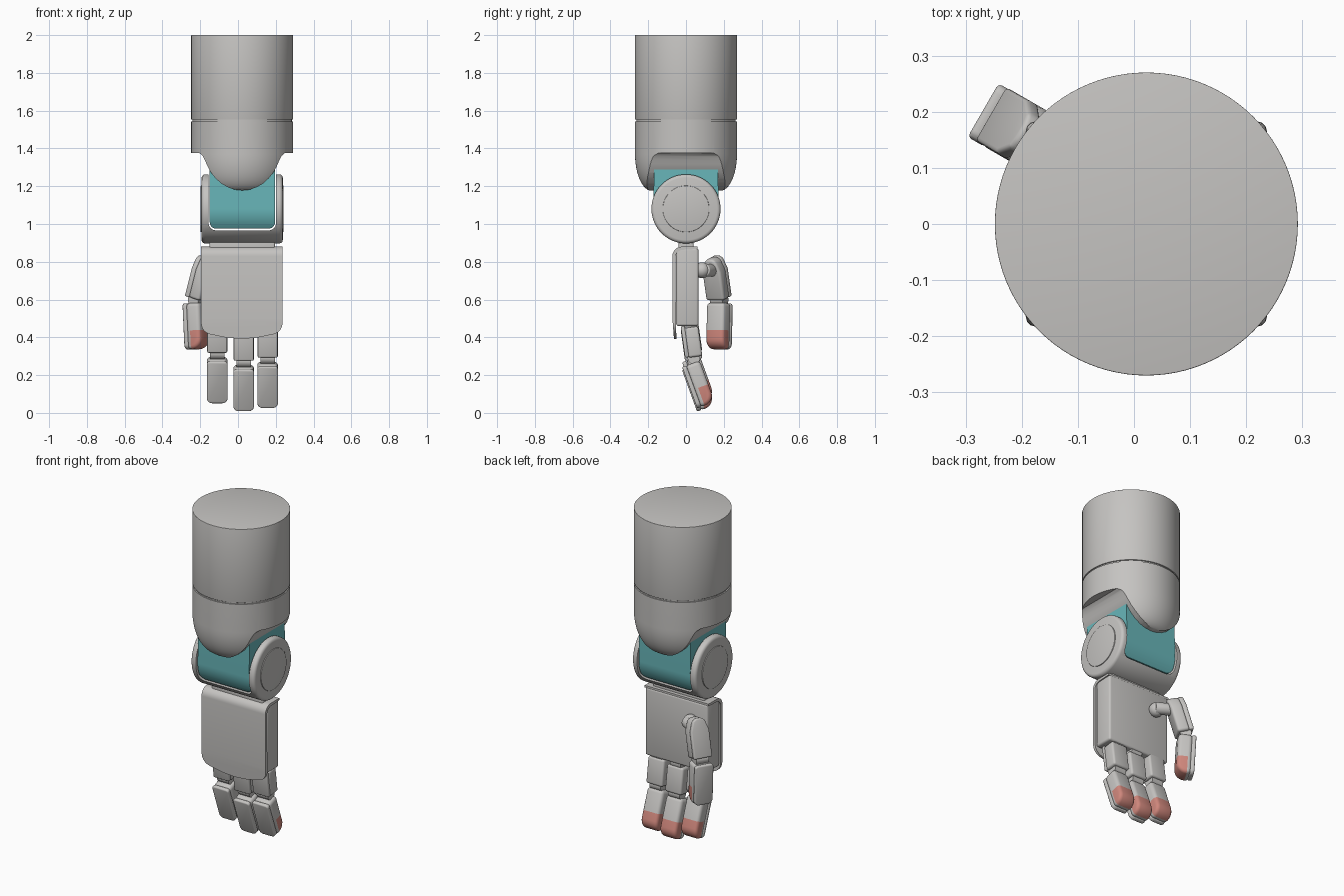
import bpy, bmesh, math
from mathutils import Matrix, Vector

if "Cube" in bpy.data.objects:
    bpy.data.objects.remove(bpy.data.objects["Cube"])


def material(name, rgb):
    m = bpy.data.materials.new(name)
    m.diffuse_color = (*rgb, 1)
    m.use_nodes = True
    m.node_tree.nodes["Principled BSDF"].inputs["Base Color"].default_value = m.diffuse_color
    return m


GREY = material("shell grey", (0.56, 0.55, 0.535))
TEAL = material("joint teal", (0.14, 0.47, 0.49))
PINK = material("pad pink", (0.62, 0.24, 0.20))
CX = 0.022  # arm axis


def arc(cx, cy, r, a0, a1, n=10, r2=None):
    r2 = r if r2 is None else r2
    return [(cx + r * math.cos(math.radians(a0 + (a1 - a0) * i / n)),
             cy + r2 * math.sin(math.radians(a0 + (a1 - a0) * i / n))) for i in range(n + 1)]


def rect(x0, x1, y0, y1):
    return [(x0, y0), (x1, y0), (x1, y1), (x0, y1)]


def finish(ob):
    bpy.ops.object.select_all(action='DESELECT')
    ob.select_set(True)
    bpy.context.view_layer.objects.active = ob
    bpy.ops.object.shade_smooth_by_angle(angle=math.radians(35))


def to_object(name, bm, mat, mtx=Matrix()):
    bmesh.ops.recalc_face_normals(bm, faces=bm.faces)
    bm.transform(mtx)
    me = bpy.data.meshes.new(name)
    bm.to_mesh(me)
    bm.free()
    ob = bpy.data.objects.new(name, me)
    bpy.context.collection.objects.link(ob)
    me.materials.append(mat)
    finish(ob)
    return ob


def prism_bm(pts, axis, lo, hi, bevel=0.0):
    """Extrude a 2D outline along an axis and round its sharp edges."""
    place = {'x': lambda p, d: (d, p[0], p[1]),
             'y': lambda p, d: (p[0], d, p[1]),
             'z': lambda p, d: (p[0], p[1], d)}[axis]
    bm = bmesh.new()
    a = [bm.verts.new(place(p, lo)) for p in pts]
    b = [bm.verts.new(place(p, hi)) for p in pts]
    bm.faces.new(a)
    bm.faces.new(b)
    for i in range(len(pts)):
        j = (i + 1) % len(pts)
        bm.faces.new((a[i], a[j], b[j], b[i]))
    bmesh.ops.recalc_face_normals(bm, faces=bm.faces)
    if bevel:
        sharp = [e for e in bm.edges if e.calc_face_angle(0) > 0.55]
        bmesh.ops.bevel(bm, geom=sharp, offset=bevel, segments=3, profile=0.5,
                        affect='EDGES', clamp_overlap=True)
    return bm


def prism(name, pts, axis, lo, hi, mat=GREY, bevel=0.0, mtx=Matrix()):
    return to_object(name, prism_bm(pts, axis, lo, hi, bevel), mat, mtx)


def boolean(ob, cutter, op):
    mod = ob.modifiers.new("cut", 'BOOLEAN')
    mod.operation, mod.object, mod.solver = op, cutter, 'EXACT'
    bpy.context.view_layer.objects.active = ob
    bpy.ops.object.modifier_apply(modifier=mod.name)
    bpy.data.objects.remove(cutter)
    finish(ob)


def disc(r, cx=0.0, cy=0.0, n=64):
    return arc(cx, cy, r, 0, 360, n)[:-1]


# Forearm tube and the recessed seam below it
prism("forearm", disc(0.27, CX, 0, 96), 'z', 1.552, 2.0, bevel=0.002)
prism("forearm_seam", disc(0.263, CX, 0, 96), 'z', 1.52, 1.56)

# Cuff: turned cup trimmed to a front and a rear tongue
bm = bmesh.new()
prof = [(0, 1.543), (0.27, 1.543)] + [(0.18 + 0.09 * math.cos(t), 1.37 - 0.195 * math.sin(t))
        for t in [math.pi / 2 * i / 12 for i in range(13)]] + [(0, 1.175)]
vs = [bm.verts.new((r, 0, z)) for r, z in prof]
es = [bm.edges.new(p) for p in zip(vs, vs[1:])]
bmesh.ops.spin(bm, geom=vs + es, axis=(0, 0, 1), cent=(0, 0, 0), angle=2 * math.pi,
               steps=96, use_merge=True)
bmesh.ops.remove_doubles(bm, verts=bm.verts, dist=1e-4)
cuff = to_object("cuff", bm, GREY, Matrix.Translation((CX, 0, 0)))
half = [(0.30, 1.6), (0.30, 1.375), (0.226, 1.375), (0.208, 1.36), (0.196, 1.335), (0.183, 1.305),
        (0.165, 1.272), (0.14, 1.241), (0.11, 1.214), (0.075, 1.194), (0.04, 1.182)]
outline = [(CX + x, z) for x, z in half] + [(CX, 1.178)] + [(CX - x, z) for x, z in half[::-1]]
boolean(cuff, prism("cuff_trim", outline, 'y', -0.4, 0.4), 'INTERSECT')


def slot(x0, x1, z0, z1, r):
    return arc(x0 + r, z0 + r, r, 180, 270, 6) + arc(x1 - r, z0 + r, r, 270, 360, 6) + [(x1, z1), (x0, z1)]


# Teal wrist link: round-bottomed block
link = prism("wrist_link", arc(0, 1.08, 0.174, 180, 360, 32) + [(0.166, 1.378), (-0.166, 1.378)],
             'x', -0.3, 0.3, TEAL)
boolean(link, prism("link_trim", slot(-0.15, 0.196, 0.975, 1.5, 0.035), 'y', -0.4, 0.4, TEAL), 'INTERSECT')

# Wrist yoke: drum with a slot for the link, plus round end caps
yoke = prism("wrist_yoke", disc(0.183, 0, 1.08), 'x', -0.193, 0.237, bevel=0.018)
boolean(yoke, prism("yoke_slot", slot(-0.156, 0.202, 0.966, 1.5, 0.04), 'y', -0.4, 0.4), 'DIFFERENCE')
for name, lo, hi in (("left_cap", -0.198, -0.19), ("right_cap", 0.234, 0.242)):
    prism(name, disc(0.123, 0, 1.08), 'x', lo, hi, bevel=0.003)
prism("wrist_neck", rect(-0.15, 0.195, -0.04, 0.04), 'z', 0.84, 0.925, bevel=0.008)

# Palm block and the cover that wraps over its front and top
prism("palm", rect(-0.052, 0.066, 0.46, 0.872), 'x', -0.19, 0.23, bevel=0.012)
hook = [(-0.062, 0.37), (-0.072, 0.5)] + arc(-0.022, 0.83, 0.05, 180, 90, 8) + [(0.062, 0.88), (0.062, 0.868)] \
    + arc(-0.018, 0.826, 0.037, 90, 180, 8) + [(-0.054, 0.5), (-0.05, 0.37)]
cover = prism("palm_cover", hook, 'x', -0.3, 0.3)
shape = arc(-0.135, 0.475, 0.06, 180, 255, 8) + [(-0.06, 0.398), (0.02, 0.392), (0.1, 0.398)] \
    + arc(0.175, 0.475, 0.06, 285, 360, 8) + [(0.235, 0.9), (-0.195, 0.9)]
boolean(cover, prism("cover_trim", shape, 'y', -0.2, 0.2), 'INTERSECT')


def frame(loc, tilt, turn=0):
    return (Matrix.Translation(loc) @ Matrix.Rotation(math.radians(turn), 4, 'Z')
            @ Matrix.Rotation(math.radians(tilt), 4, 'X'))


def tip(name, mtx, w, t, length):
    """End segment: rounded body with a coloured pad, and a thin back shell."""
    prof = [(-t + 0.018, 0), (t, 0)] + arc(t - 0.055, -length + 0.055, 0.055, 0, -90, 6) + [(-t + 0.018, -length)]
    bm = prism_bm(prof, 'x', -w, w, 0.02)
    for co, no in (((0, 0, -length + 0.1), (0, 0, 1)), ((0, -0.008, 0), (0, 1, 0))):
        bmesh.ops.bisect_plane(bm, geom=bm.verts[:] + bm.edges[:] + bm.faces[:], plane_co=co, plane_no=no)
    for f in bm.faces:
        c = f.calc_center_median()
        f.material_index = int(c.z < -length + 0.1 and c.y > -0.008)
    ob = to_object(name, bm, GREY, mtx)
    ob.data.materials.append(PINK)
    r = 0.028
    face = [(-w, -0.01), (-w + 0.01, 0), (w - 0.01, 0), (w, -0.01)] \
        + arc(w - r, -length + r, r, 0, -90, 6) + arc(-w + r, -length + r, r, 270, 180, 6)
    prism(name + "_shell", face, 'y', -t, -t + 0.024, bevel=0.007, mtx=mtx)


# Three fingers
for name, x, dz in (("inner_finger", -0.11, 0.042), ("middle_finger", 0.03, 0.0), ("outer_finger", 0.157, 0.017)):
    base = frame((x, 0.016, 0.455 + dz), 8)
    prism(name + "_base", rect(-0.055, 0.055, -0.028, 0.046), 'z', -0.178, -0.02, bevel=0.012, mtx=base)
    prism(name + "_base_shell", rect(-0.053, 0.053, -0.046, -0.024), 'z', -0.175, -0.01, bevel=0.007, mtx=base)
    prism(name + "_root", disc(0.036, 0.008, -0.002, 24), 'x', -0.036, 0.036, mtx=base)
    prism(name + "_knuckle", disc(0.033, 0.0, -0.183, 24), 'x', -0.038, 0.038, mtx=base)
    tip(name + "_tip", frame((x, 0.026, 0.243 + dz), 20), 0.055, 0.05, 0.233)

# Thumb, turned so its pad faces across the palm
TURN = -120
upper = frame((-0.163, 0.143, 0.822), -16, TURN)
taper = [(-0.055, -0.225), (0.055, -0.225), (0.055, -0.07), (0.035, -0.012), (0.015, 0), (-0.015, 0),
         (-0.035, -0.012), (-0.055, -0.07)]
prism("thumb_base", taper, 'y', -0.024, 0.045, bevel=0.014, mtx=upper)
prism("thumb_base_shell", taper, 'y', -0.048, -0.02, bevel=0.008, mtx=upper)
prism("thumb_knuckle", disc(0.033, 0, -0.232, 24), 'x', -0.038, 0.038, mtx=upper)
tip("thumb_tip", frame((-0.226, 0.178, 0.582), 3, TURN), 0.055, 0.05, 0.245)

# Thumb pivot: peg on a ball seated in the palm
peg = Vector((-0.09, 0.105, 0.755))
prism("thumb_peg", disc(0.034, n=32), 'z', -0.02, 0.08, bevel=0.006,
      mtx=Matrix.Translation(peg) @ Vector((-0.85, 0.45, 0)).to_track_quat('Z', 'Y').to_matrix().to_4x4())
bm = bmesh.new()
bmesh.ops.create_uvsphere(bm, u_segments=24, v_segments=14, radius=0.042)
to_object("thumb_ball", bm, GREY, Matrix.Translation((-0.09, 0.085, 0.755)))
